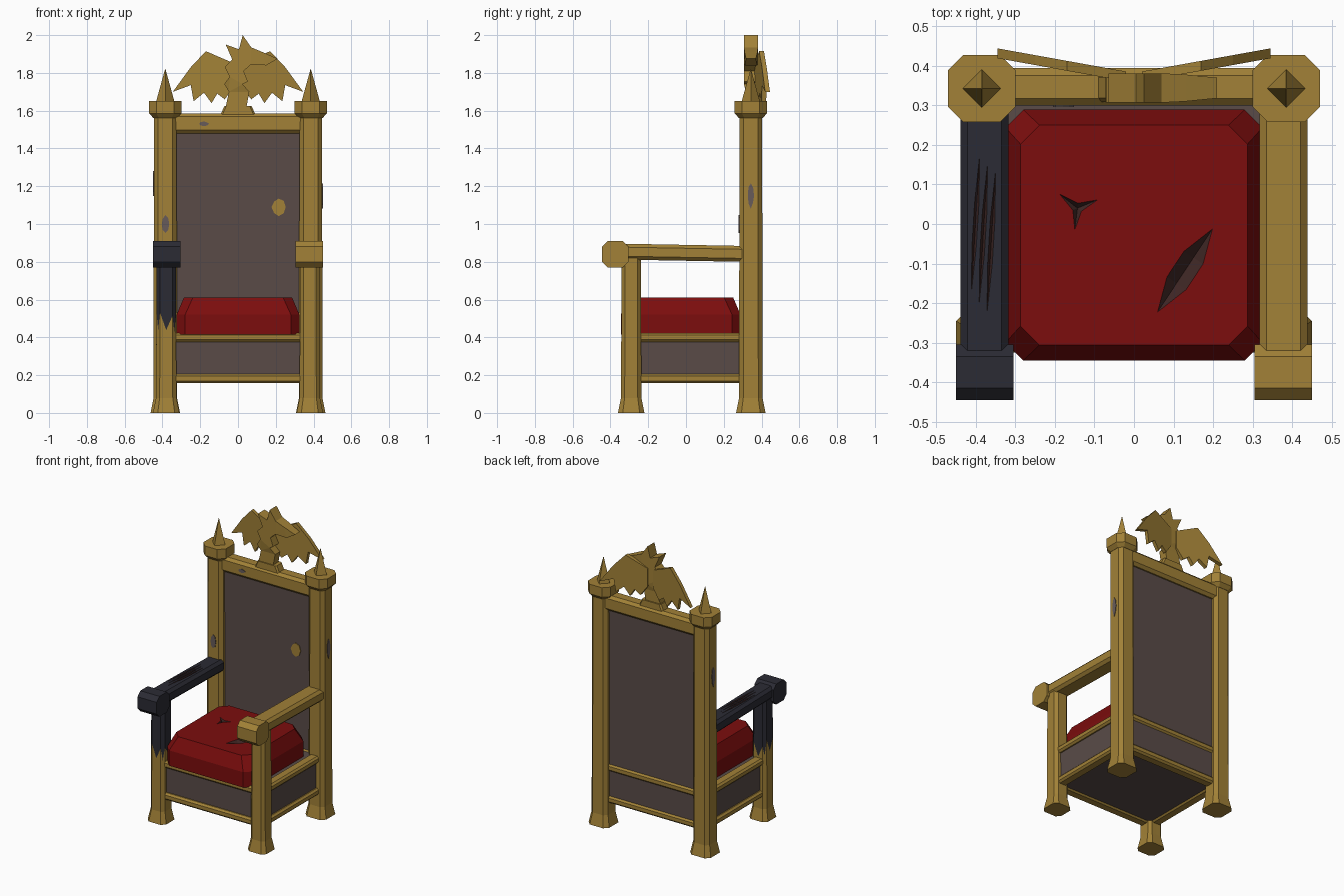
import bpy, bmesh, math, random
from mathutils import Vector

random.seed(4)
if "Cube" in bpy.data.objects:
    bpy.data.objects.remove(bpy.data.objects["Cube"])


def material(name, rgb):
    m = bpy.data.materials.new(name)
    m.use_nodes = True
    m.diffuse_color = (*rgb, 1)
    m.node_tree.nodes["Principled BSDF"].inputs["Base Color"].default_value = (*rgb, 1)
    return m


GOLD = material("old_gold", (0.36, 0.22, 0.038))
CHAR = material("charred_black", (0.024, 0.024, 0.034))
RED = material("cushion_red", (0.2, 0.004, 0.004))
PANEL = material("brown_panel", (0.1, 0.071, 0.064))
WORN = material("worn_wood", (0.135, 0.105, 0.1))
RIP = material("torn_brown", (0.05, 0.02, 0.018))


def finish(name, bm, *mats):
    bmesh.ops.recalc_face_normals(bm, faces=bm.faces)
    mesh = bpy.data.meshes.new(name)
    bm.to_mesh(mesh)
    bm.free()
    ob = bpy.data.objects.new(name, mesh)
    bpy.context.collection.objects.link(ob)
    for m in mats:
        mesh.materials.append(m)
    return ob


def loft(name, rings, *mats, caps=(True, True)):
    """Skin a list of equal-length rings."""
    bm = bmesh.new()
    vs = [[bm.verts.new(p) for p in ring] for ring in rings]
    n = len(vs[0])
    for a, b in zip(vs, vs[1:]):
        for i in range(n):
            j = (i + 1) % n
            bm.faces.new((a[i], a[j], b[j], b[i]))
    if caps[0]:
        bm.faces.new(vs[0])
    if caps[1]:
        bm.faces.new(vs[-1])
    return finish(name, bm, *mats)


def octagon(hx, hy, c):
    """Rectangle with cut corners."""
    q = [(hx, hy - c), (hx - c, hy)]
    p = q + [(-x, y) for x, y in reversed(q)]
    return p + [(-x, -y) for x, y in p]


def ring_z(cx, cy, h, z, cut=0.36):
    return [Vector((cx + u, cy + v, z)) for u, v in octagon(h, h, h * cut)]


def with_mids(ring):
    return [p for a, b in zip(ring, ring[1:] + ring[:1]) for p in (a, (a + b) / 2)]


def beam(name, start, end, hu, hv, c, *mats):
    """Chamfered bar along x or y; hu is the level half width, hv the half height."""
    s, e = Vector(start), Vector(end)
    along_x = abs(e.x - s.x) > abs(e.y - s.y)
    side = Vector((0, 1, 0)) if along_x else Vector((1, 0, 0))
    return loft(name, [[p + side * u + Vector((0, 0, v)) for u, v in octagon(hu, hv, c)]
                       for p in (s, e)], *mats)


def box(name, x0, x1, y0, y1, z0, z1, mat):
    return loft(name, [[(x0, y0, z), (x1, y0, z), (x1, y1, z), (x0, y1, z)]
                       for z in (z0, z1)], mat)


def slab(name, outline, near, far, mat):
    """Flat shape; near and far map an outline point to each of its two sides."""
    ob = loft(name, [[f(u, v) for u, v in outline] for f in (near, far)], mat)
    bm = bmesh.new()
    bm.from_mesh(ob.data)
    bmesh.ops.triangulate(bm, faces=[f for f in bm.faces if len(f.verts) > 4])
    bm.to_mesh(ob.data)
    bm.free()
    return ob


def cut_slit(ob, a, b, width, depth, spots=(0.35, 0.65)):
    """Cut a V-shaped tear from a to b into the top of a part."""
    a, b, up = Vector(a), Vector(b), Vector((0, 0, 1))
    side = (b - a).cross(up).normalized() * width / 2
    rim = [a, b] + [a.lerp(b, t) + side * s for t in spots for s in (-1, 1)]
    pts = [p + up * h for p in rim for h in (0.001, 0.03)]
    pts += [a.lerp(b, t) - up * depth for t in spots]
    bm = bmesh.new()
    hull = bmesh.ops.convex_hull(bm, input=[bm.verts.new(p) for p in pts])
    inner = [g for g in hull["geom_interior"] if isinstance(g, bmesh.types.BMVert)]
    bmesh.ops.delete(bm, geom=inner, context='VERTS')
    for f in bm.faces:
        f.material_index = 1
    cutter = finish("tear_cutter", bm, RED, RIP)
    cutter.hide_render = True
    mod = ob.modifiers.new("tear", 'BOOLEAN')
    mod.operation, mod.solver, mod.object = 'DIFFERENCE', 'EXACT', cutter
    mod.material_mode = 'INDEX'
    graph = bpy.context.evaluated_depsgraph_get()
    mesh = bpy.data.meshes.new_from_object(ob.evaluated_get(graph))
    ob.modifiers.clear()
    ob.data = mesh
    bpy.data.objects.remove(cutter)


# Posts, arms and side rails, on both sides
for s, side in ((1, "left"), (-1, "right")):
    x, y = 0.385 * s, 0.343
    loft(side + "_back_post", [ring_z(x, y, h, z) for h, z in
                               ((0.078, 0), (0.062, 0.08), (0.06, 1.56))], GOLD)
    loft(side + "_post_cap", [ring_z(x, y, h, z, 0.45) for h, z in
                              ((0.062, 1.56), (0.085, 1.585), (0.085, 1.65))], GOLD)
    loft(side + "_spike", [[(x + r * math.cos(a * math.pi / 2), y + r * math.sin(a * math.pi / 2), z)
                            for a in range(4)] for r, z in ((0.048, 1.65), (0.001, 1.82))], GOLD)

    x, y = 0.38 * s, -0.29
    lower = [ring_z(x, y, h, z) for h, z in ((0.07, 0), (0.054, 0.08))]
    top = ring_z(x, y, 0.051, 0.82)
    if s > 0:
        loft("left_front_post", lower + [top], GOLD)
    else:
        jagged = with_mids(ring_z(x, y, 0.052, 0.5))
        for i, p in enumerate(jagged):
            p.z += (-0.05 if i % 2 else 0.03) + random.uniform(-0.025, 0.025)
        loft("right_front_post", [with_mids(r) for r in lower] + [jagged], GOLD, caps=(True, False))
        loft("right_front_post_burnt", [jagged, with_mids(top)], CHAR, caps=(False, True))

    skin = GOLD if s > 0 else CHAR
    arm = beam(side + "_armrest", (0.378 * s, 0.3, 0.842), (0.378 * s, -0.36, 0.854),
               0.061, 0.042, 0.018, skin, RIP)
    if s < 0:
        for k in range(3):
            cx, cy = -0.39 + 0.02 * k, 0.18 - 0.022 * k
            cut_slit(arm, (cx, cy, 0.886), (cx - 0.022, cy - 0.365, 0.893), 0.012, 0.012)
    slab(side + "_arm_scroll", octagon(0.07, 0.07, 0.03),
         lambda u, v: (0.305 * s, u - 0.375, v + 0.84),
         lambda u, v: (0.45 * s, u - 0.375, v + 0.84), skin)
    for z, tag in ((0.182, "lower"), (0.4, "upper")):
        beam(f"{side}_{tag}_rail", (0.38 * s, -0.26, z), (0.38 * s, 0.3, z), 0.035, 0.024, 0.012, GOLD)
    box(side + "_seat_panel", x - 0.015, x + 0.015, -0.27, 0.31, 0.18, 0.4, PANEL)

# Front and back rails
for y, tag in ((-0.29, "front"), (0.343, "back")):
    for z, level in ((0.182, "lower"), (0.4, "upper")):
        beam(f"{tag}_{level}_rail", (-0.35, y, z), (0.35, y, z), 0.035, 0.024, 0.012, GOLD)
beam("top_rail", (-0.35, 0.347, 1.533), (0.35, 0.347, 1.533), 0.047, 0.053, 0.018, GOLD)

# Panels
box("front_seat_panel", -0.35, 0.35, -0.305, -0.275, 0.18, 0.4, PANEL)
box("backrest_panel", -0.35, 0.35, 0.32, 0.367, 0.18, 1.5, PANEL)
box("seat_bottom", -0.375, 0.375, -0.28, 0.33, 0.168, 0.185, PANEL)
box("seat_top", -0.375, 0.375, -0.28, 0.33, 0.395, 0.415, PANEL)

# Cushion with tears
cushion = loft("cushion", [[(u, v - 0.028, z) for u, v in octagon(hx, hy, c)]
                           for hx, hy, c, z in ((0.325, 0.317, 0.045, 0.415), (0.325, 0.317, 0.045, 0.52),
                                                (0.287, 0.278, 0.048, 0.61))], RED, RIP)
cut_slit(cushion, (0.2, -0.01, 0.61), (0.058, -0.225, 0.61), 0.06, 0.03)
for tip in ((-0.19, 0.077), (-0.09, 0.062), (-0.15, -0.017)):
    cut_slit(cushion, (-0.143, 0.04, 0.61), (*tip, 0.61), 0.026, 0.02, (0,))


# Worn chips: thin plates on the surfaces
def blob(w, h, n=8):
    return [(w * math.cos(a) * k, h * math.sin(a) * k) for a, k in
            ((i * math.tau / n, random.uniform(0.85, 1.1)) for i in range(n))]


for name, cx, y, cz, w, h, mat in (("post_chip", -0.385, 0.283, 1.0, 0.02, 0.045, WORN),
                                   ("rail_chip", -0.18, 0.3, 1.53, 0.026, 0.013, WORN),
                                   ("panel_patch", 0.215, 0.32, 1.09, 0.035, 0.045, GOLD)):
    slab(name, blob(w, h), lambda u, v: (cx + u, y - 0.004, cz + v),
         lambda u, v: (cx + u, y + 0.003, cz + v), mat)
for s, cz, name in ((1, 1.15, "left_side_chip"), (-1, 1.22, "right_side_chip")):
    slab(name, blob(0.018, 0.065), lambda u, v: (0.449 * s, 0.343 + u, cz + v),
         lambda u, v: (0.443 * s, 0.343 + u, cz + v), WORN)

# Winged crest: plinth, body and mirrored wings
loft("crest_plinth", [[(u, v + 0.345, z) for u, v in octagon(hx, 0.036, 0.01)]
                      for hx, z in ((0.092, 1.58), (0.072, 1.625))], GOLD)
body = [(-0.065, 1.62), (-0.048, 1.7), (-0.072, 1.74), (-0.045, 1.78), (-0.07, 1.83), (-0.03, 1.87),
        (-0.065, 1.95), (0.005, 1.925), (0.025, 2.0), (0.07, 1.935), (0.13, 1.91), (0.21, 1.875),
        (0.15, 1.84), (0.07, 1.845), (0.03, 1.81), (0.052, 1.755), (0.025, 1.74), (0.06, 1.7), (0.045, 1.62)]


def half_depth(u, v):
    return (0.037 if v > 1.73 else 0.028) - 0.1 * max(0, u - 0.1)


slab("crest_body", body, lambda u, v: (u, 0.344 - half_depth(u, v), v),
     lambda u, v: (u, 0.344 + half_depth(u, v), v), GOLD)
wing = [(-0.02, 1.85), (-0.09, 1.88), (-0.17, 1.915), (-0.25, 1.83), (-0.345, 1.7), (-0.25, 1.735),
        (-0.235, 1.65), (-0.18, 1.695), (-0.14, 1.64), (-0.11, 1.69), (-0.07, 1.66), (-0.02, 1.73)]
for s, side in ((1, "left"), (-1, "right")):
    slab(side + "_wing", wing, lambda u, v: (-u * s, 0.357 - 0.18 * u, v),
         lambda u, v: (-u * s, 0.382 - 0.18 * u, v), GOLD)
